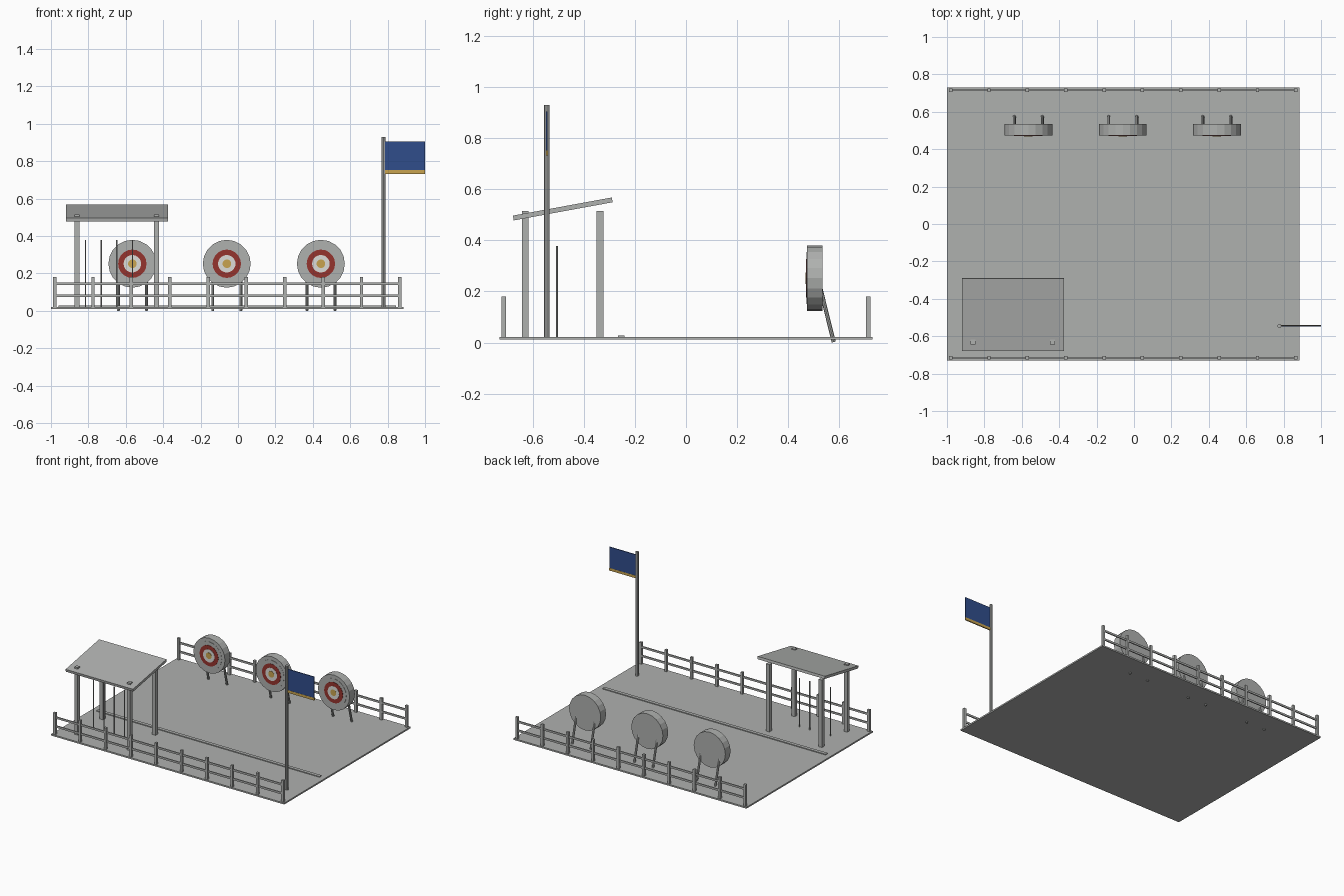
import bpy, math
from mathutils import Vector

cube = bpy.data.objects.get("Cube")
if cube:
    bpy.data.objects.remove(cube, do_unlink=True)


def make_material(name, rgb):
    m = bpy.data.materials.new(name)
    m.use_nodes = True
    m.diffuse_color = (*rgb, 1)
    m.node_tree.nodes["Principled BSDF"].inputs["Base Color"].default_value = (*rgb, 1)
    return m


GREY = make_material("plain grey", (0.43, 0.44, 0.43))
PALE = make_material("pale ring", (0.72, 0.72, 0.69))
RED = make_material("ring red", (0.30, 0.033, 0.027))
GOLD = make_material("gold", (0.58, 0.37, 0.08))
BLUE = make_material("flag blue", (0.03, 0.075, 0.26))


def finish(name, mat):
    ob = bpy.context.object
    ob.name = name
    ob.data.materials.append(mat)
    return ob


def box(name, lo, hi, mat=GREY):
    """Box between two opposite corners."""
    lo, hi = Vector(lo), Vector(hi)
    bpy.ops.mesh.primitive_cube_add(size=1, location=(lo + hi) / 2)
    bpy.context.object.scale = hi - lo
    return finish(name, mat)


def post(name, x, y, width, bottom, top):
    h = width / 2
    return box(name, (x - h, y - h, bottom), (x + h, y + h, top))


def disc(name, x, z, radius, front, back, mat):
    """Round slab whose axis runs along y."""
    bpy.ops.mesh.primitive_cylinder_add(
        vertices=20, radius=radius, depth=back - front,
        location=(x, (front + back) / 2, z), rotation=(math.pi / 2, 0, 0))
    return finish(name, mat)


def rod(name, start, end, radius, sides):
    start, end = Vector(start), Vector(end)
    d = end - start
    bpy.ops.mesh.primitive_cylinder_add(vertices=sides, radius=radius, depth=d.length,
                                        location=(start + end) / 2)
    bpy.context.object.rotation_euler = d.to_track_quat('Z', 'Y').to_euler()
    return finish(name, GREY)


# Ground slab and shooting line
FLOOR = 0.022
box("ground", (-1, -0.73, 0.011), (0.885, 0.73, FLOOR))
box("shooting_line", (-0.96, -0.266, FLOOR - 0.002), (0.845, -0.241, 0.028))

# Fences along the front and back edges
for side, y in (("front", -0.715), ("back", 0.715)):
    for i in range(10):
        post(f"{side}_fence_post", -0.98 + i * 0.205, y, 0.018, FLOOR, 0.18)
    for z in (0.08, 0.145):
        box(f"{side}_fence_rail", (-0.98, y - 0.004, z - 0.007), (0.865, y + 0.004, z + 0.007))

# Round targets leaning on pairs of back legs
for x in (-0.565, -0.06, 0.443):
    z = 0.252
    disc("target_body", x, z, 0.128, 0.474, 0.535, GREY)
    rings = ((0.102, GREY), (0.076, RED), (0.047, PALE), (0.023, GOLD))
    for i, (radius, mat) in enumerate(rings):
        disc("target_ring", x, z, radius, 0.4725 - i * 0.0015, 0.476, mat)
    for s in (-1, 1):
        rod("target_leg", (x + s * 0.075, 0.525, 0.22), (x + s * 0.075, 0.579, 0.002), 0.008, 8)

# Shelter with four posts and a sloping roof
for x in (-0.86, -0.435):
    for y in (-0.63, -0.337):
        post("shelter_post", x, y, 0.027, FLOOR, 0.515)
roof = box("shelter_roof", (-0.92, -0.68, 0.514), (-0.375, -0.286, 0.533))
roof.rotation_euler.x = math.radians(10.4)

# Upright staves in the shelter
for i in range(4):
    x = -0.815 + i * 0.0835
    rod("stave", (x, -0.505, FLOOR), (x, -0.505, 0.378), 0.004, 6)

# Flagpole and flag
rod("flagpole", (0.777, -0.545, FLOOR), (0.777, -0.545, 0.93), 0.011, 8)
box("flag", (0.785, -0.548, 0.752), (1.0, -0.542, 0.905), BLUE)
box("flag_stripe", (0.785, -0.549, 0.733), (1.0, -0.541, 0.752), GOLD)
